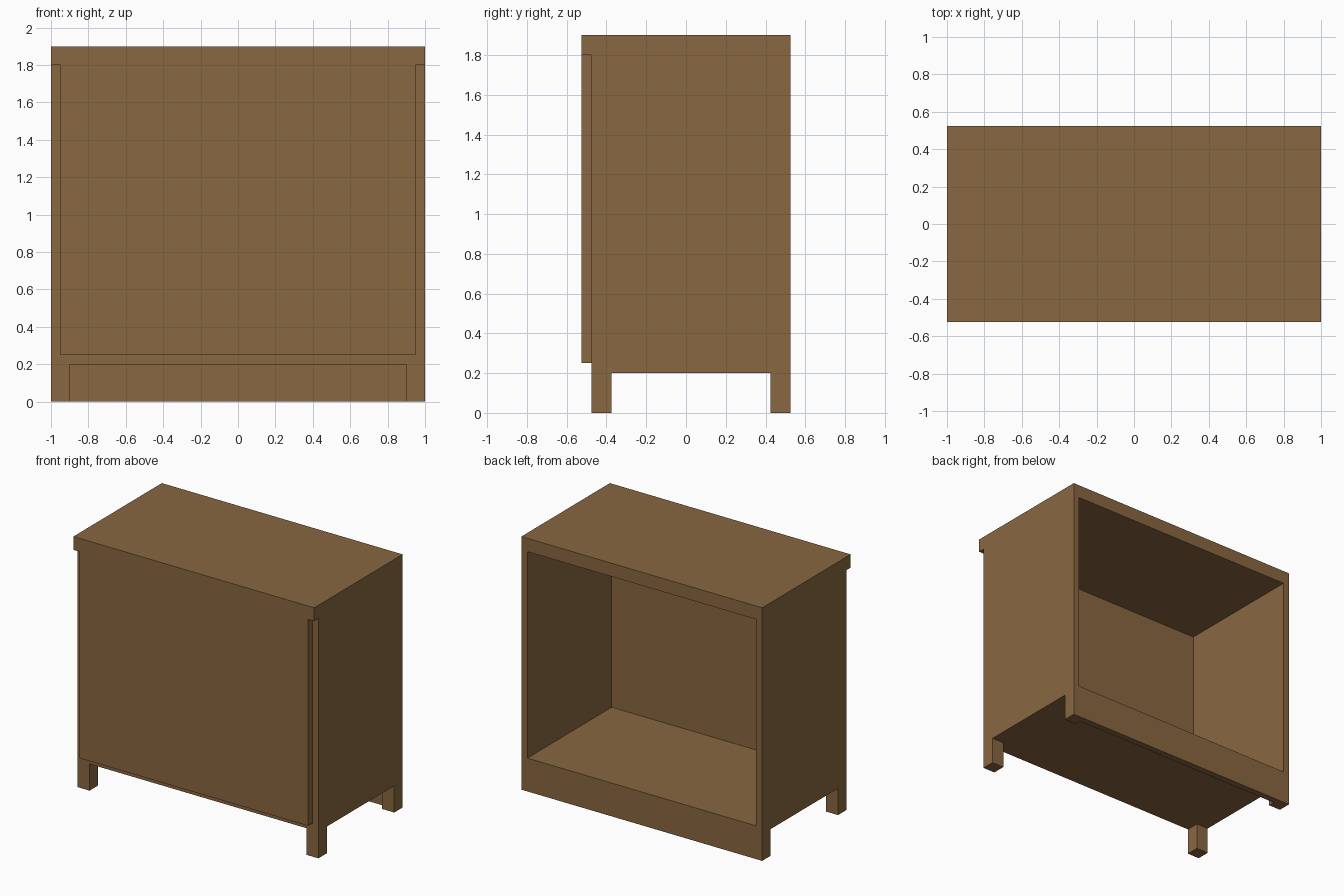
import bpy
import bmesh

cube = bpy.data.objects.get("Cube")
if cube:
    bpy.data.objects.remove(cube, do_unlink=True)

# One brown wood colour for the whole cabinet
COLOUR = (0.25, 0.135, 0.053, 1.0)
wood = bpy.data.materials.new("brown wood")
wood.use_nodes = True
wood.diffuse_color = COLOUR
bsdf = next(n for n in wood.node_tree.nodes if n.type == "BSDF_PRINCIPLED")
bsdf.inputs["Base Color"].default_value = COLOUR


def box(name, x, y, z):
    """Flat-sided board spanning the (min, max) ranges on each axis."""
    bm = bmesh.new()
    bmesh.ops.create_cube(bm, size=1)
    for v in bm.verts:
        for i, (lo, hi) in enumerate((x, y, z)):
            v.co[i] = lo if v.co[i] < 0 else hi
    mesh = bpy.data.meshes.new(name)
    bm.to_mesh(mesh)
    bm.free()
    mesh.materials.append(wood)
    obj = bpy.data.objects.new(name, mesh)
    bpy.context.collection.objects.link(obj)
    return obj


# Main dimensions
FRONT, BACK = -0.475, 0.525      # carcass depth
DOOR_FRONT = -0.525              # door and top overhang the carcass
HALF, BOARD, LEG = 1.0, 0.05, 0.1
BASE, FLOOR, CEILING, TOP = 0.2, 0.25, 1.8, 1.9
INNER = HALF - BOARD

# Carcass, open at the back
box("top_board", (-HALF, HALF), (DOOR_FRONT, BACK), (CEILING, TOP))
box("floor_board", (-INNER, INNER), (FRONT, BACK), (BASE, FLOOR))

# Front panel
box("front_panel", (-INNER, INNER), (DOOR_FRONT, FRONT), (FLOOR, CEILING))

# Side walls and legs
for side, s in (("left", 1), ("right", -1)):
    wall_x = sorted((s * INNER, s * HALF))
    leg_x = sorted((s * (HALF - LEG), s * HALF))
    box(side + "_side_wall", wall_x, (FRONT, BACK), (BASE, CEILING))
    box("front_" + side + "_leg", leg_x, (FRONT, FRONT + LEG), (0, BASE))
    box("back_" + side + "_leg", leg_x, (BACK - LEG, BACK), (0, BASE))

# Kick board joining the back legs
box("back_kick_board", (-HALF + LEG, HALF - LEG), (BACK - BOARD, BACK), (0, BASE))
